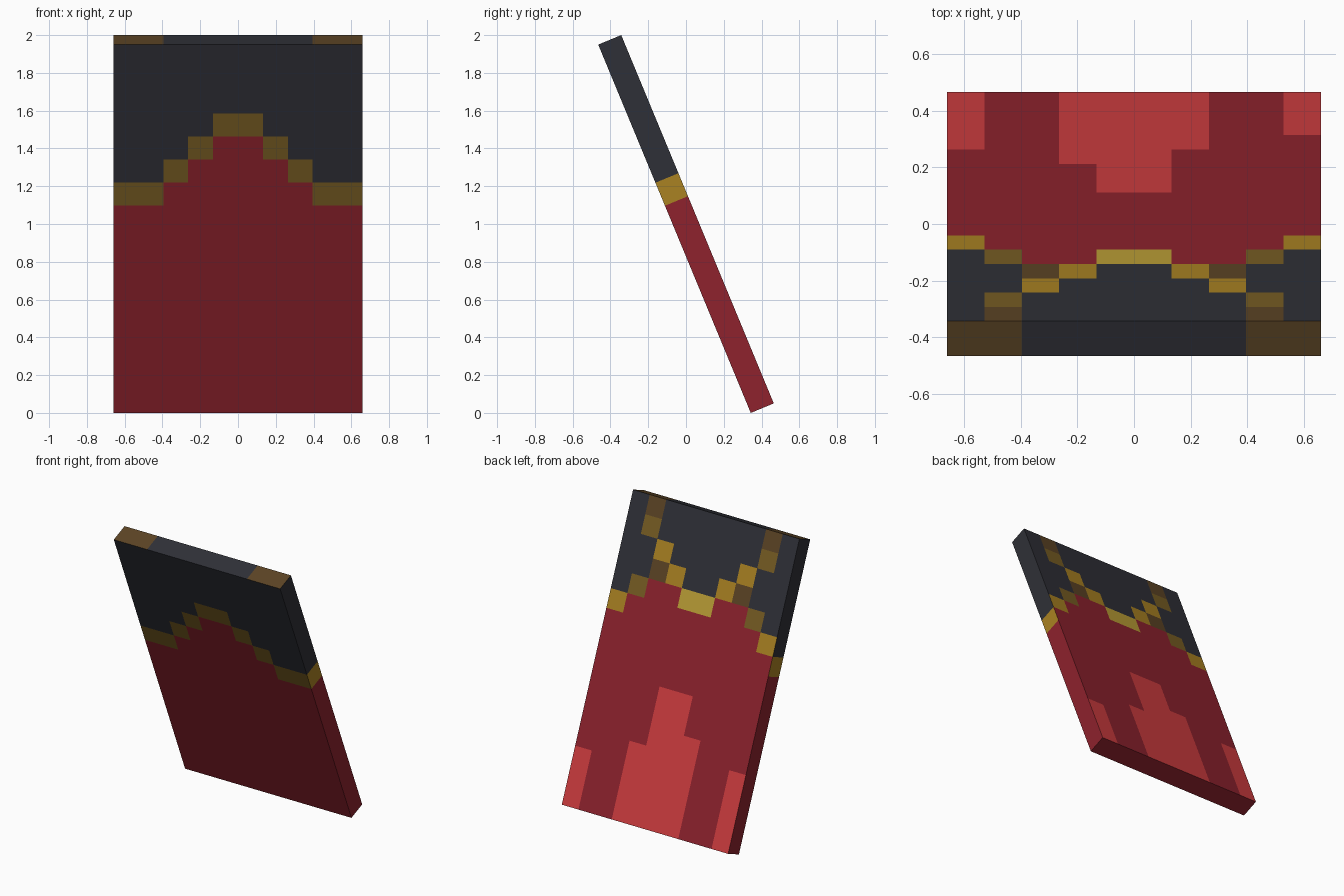
import bpy
import bmesh
from math import radians
from mathutils import Vector

cube = bpy.data.objects.get("Cube")
if cube:
    bpy.data.objects.remove(cube, do_unlink=True)

COLS, ROWS = 10, 16
UNIT = 0.1319          # size of one pattern square
TILT = radians(22.5)


def linear(c):
    c /= 255
    return c / 12.92 if c <= 0.04045 else ((c + 0.055) / 1.055) ** 2.4


def make_material(name, rgb):
    colour = [linear(c) for c in rgb] + [1]
    mat = bpy.data.materials.new(name)
    mat.use_nodes = True
    mat.diffuse_color = colour
    bsdf = mat.node_tree.nodes["Principled BSDF"]
    bsdf.inputs["Base Color"].default_value = colour
    bsdf.inputs["Roughness"].default_value = 0.9
    return mat


PALETTE = {
    "K": ("charcoal", (47, 48, 55)),
    "R": ("deep red", (142, 34, 45)),
    "B": ("bright red", (206, 60, 63)),
    "G": ("gold", (170, 130, 34)),
    "M": ("dark gold", (120, 93, 35)),
    "N": ("brown", (92, 68, 37)),
    "L": ("light gold", (188, 159, 54)),
}
SLOT = {key: i for i, key in enumerate(PALETTE)}

# Pattern rows run from the top edge down, columns from -x to +x
CHARCOAL, RED = "K" * COLS, "R" * COLS
FRONT = [CHARCOAL] * 3 + ["KKKKMMKKKK", "KKKMRRMKKK", "KKMRRRRMKK",
                          "MMRRRRRRMM"] + [RED] * 9
BACK = ["KNKKKKKKNK", "KMKKKKKKMK", "KKGKKKKGKK", "KKNGKKGNKK",
        "KMRRLLRRMK", "GRRRRRRRRG"] + [RED] * 3 + \
       ["RRRRBBRRRR"] * 2 + ["RRRBBBRRRR", "BRRBBBBRRR"] + ["BRRBBBBRRB"] * 3
SIDE = "K" * 6 + "G" + "R" * 9
TOP = "NNKKKKKKNN"


def pattern_key(face):
    """Choose a colour from the face direction and its square."""
    centre, n = face.calc_center_median(), face.normal
    col = min(int(centre.x + COLS / 2), COLS - 1)
    row = min(int(ROWS / 2 - centre.z), ROWS - 1)
    if abs(n.x) > 0.5:
        return SIDE[row]
    if n.z > 0.5:
        return TOP[col]
    if n.z < -0.5:
        return "R"
    return (FRONT if n.y < 0 else BACK)[row][col]


# Slab cut into squares along its width and height
bm = bmesh.new()
bmesh.ops.create_cube(bm, size=1)
bmesh.ops.scale(bm, vec=(COLS, 1, ROWS), verts=bm.verts)
for axis, count in ((Vector((1, 0, 0)), COLS), (Vector((0, 0, 1)), ROWS)):
    for i in range(1, count):
        bmesh.ops.bisect_plane(bm, geom=bm.verts[:] + bm.edges[:] + bm.faces[:],
                               plane_co=axis * (i - count / 2), plane_no=axis)
bm.normal_update()
for face in bm.faces:
    face.material_index = SLOT[pattern_key(face)]
bmesh.ops.scale(bm, vec=(UNIT, UNIT, UNIT), verts=bm.verts)

mesh = bpy.data.meshes.new("cape")
bm.to_mesh(mesh)
bm.free()
for name, rgb in PALETTE.values():
    mesh.materials.append(make_material(name, rgb))

# Lean the top of the cape towards the front
cape = bpy.data.objects.new("cape", mesh)
cape.rotation_euler.x = TILT
cape.location.z = 1
bpy.context.collection.objects.link(cape)
